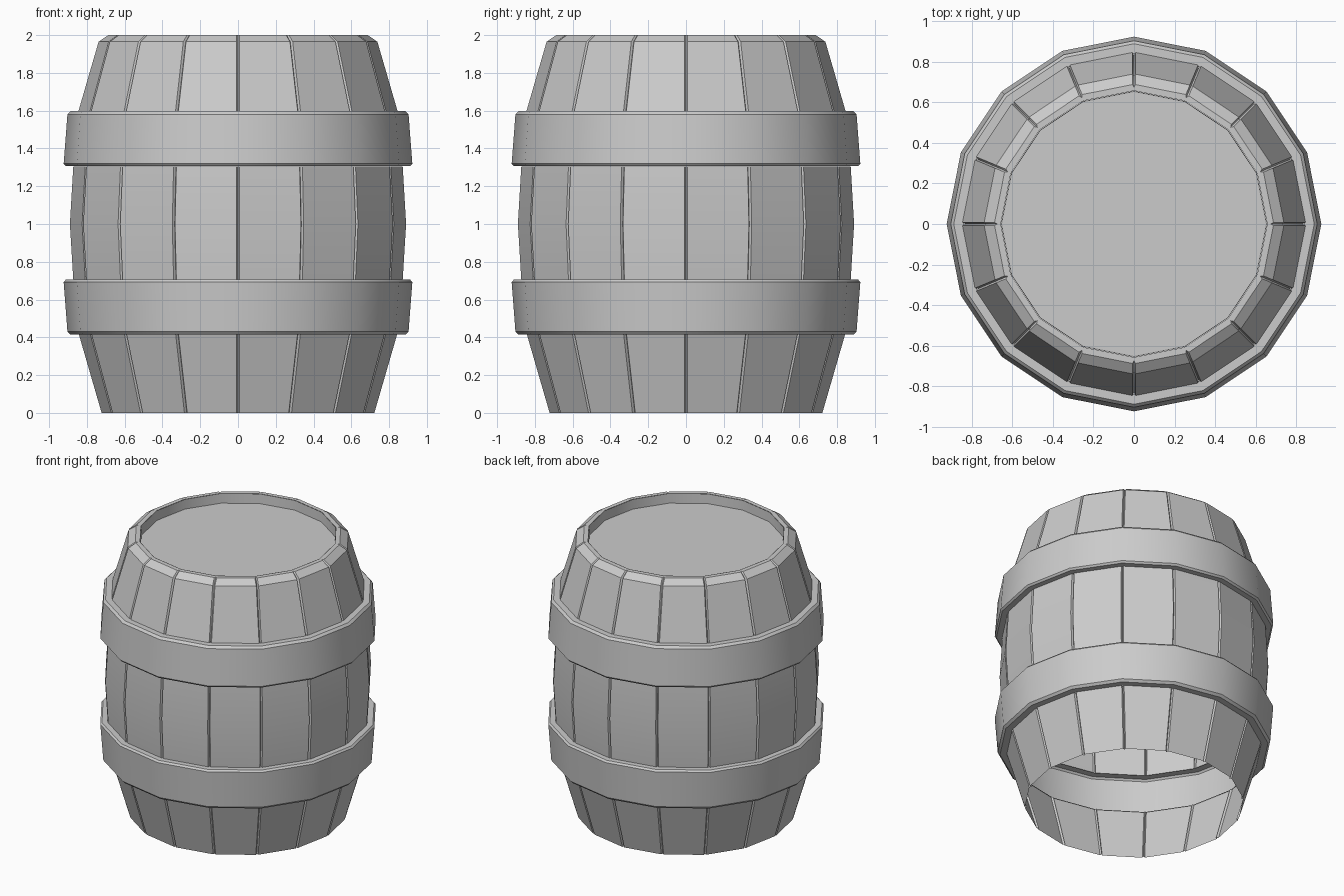
import bpy, bmesh, math

if "Cube" in bpy.data.objects:
    bpy.data.objects.remove(bpy.data.objects["Cube"])

SIDES = 16


def ring(bm, r, z, groove):
    """One 16-sided ring; with a groove each corner becomes a small V notch."""
    pts = []
    for i in range(SIDES):
        a = 2 * math.pi * i / SIDES
        if groove is None:
            pts.append((r, a))
        else:
            d = 0.008 / r
            pts += [(r, a - d), (r - groove, a), (r, a + d)]
    return [bm.verts.new((q * math.cos(a), q * math.sin(a), z)) for q, a in pts]


def lathe(name, profile, groove=False, cap=False):
    """Revolve (radius, z, groove depth) points, optionally closing the last ring."""
    bm = bmesh.new()
    rings = [ring(bm, p[0], p[1], p[2] if groove else None) for p in profile]
    for lo, hi in zip(rings, rings[1:]):
        n = len(lo)
        for i in range(n):
            j = (i + 1) % n
            bm.faces.new((lo[i], lo[j], hi[j], hi[i]))
    if cap:
        bm.faces.new(rings[-1])
    mesh = bpy.data.meshes.new(name)
    bm.to_mesh(mesh)
    bm.free()
    ob = bpy.data.objects.new(name, mesh)
    bpy.context.collection.objects.link(ob)
    bpy.ops.object.select_all(action='DESELECT')
    ob.select_set(True)
    bpy.context.view_layer.objects.active = ob
    bpy.ops.object.shade_smooth_by_angle(angle=math.radians(30))
    return ob


G = 0.014

# Stave bands: the shell is open behind the hoops and at the bottom
lathe("lower_staves", [(0.722, 0, G), (0.842, 0.414, G)], groove=True)
lathe("middle_staves", [(0.872, 0.705, G), (0.89, 1.0, G), (0.872, 1.295 + 0.01, G)], groove=True)
lathe("upper_staves", [(0.845, 1.597, G), (0.738, 1.965, G), (0.687, 2.0, G),
                       (0.655, 2.0, 0)], groove=True)

# Sunken lid inside the top rim
lathe("lid", [(0.655, 2.0), (0.653, 1.93)], cap=True).data.flip_normals()
lid = bpy.data.objects["lid"].data
lid.flip_normals()

# Bevelled hoops, the upper one mirrored from the lower
hoop = [(0.838, 0.414), (0.888, 0.414), (0.903, 0.43), (0.923, 0.692),
        (0.912, 0.705), (0.862, 0.705)]
lathe("lower_hoop", hoop)
lathe("upper_hoop", [(r, 2.011 - z) for r, z in reversed(hoop)])
